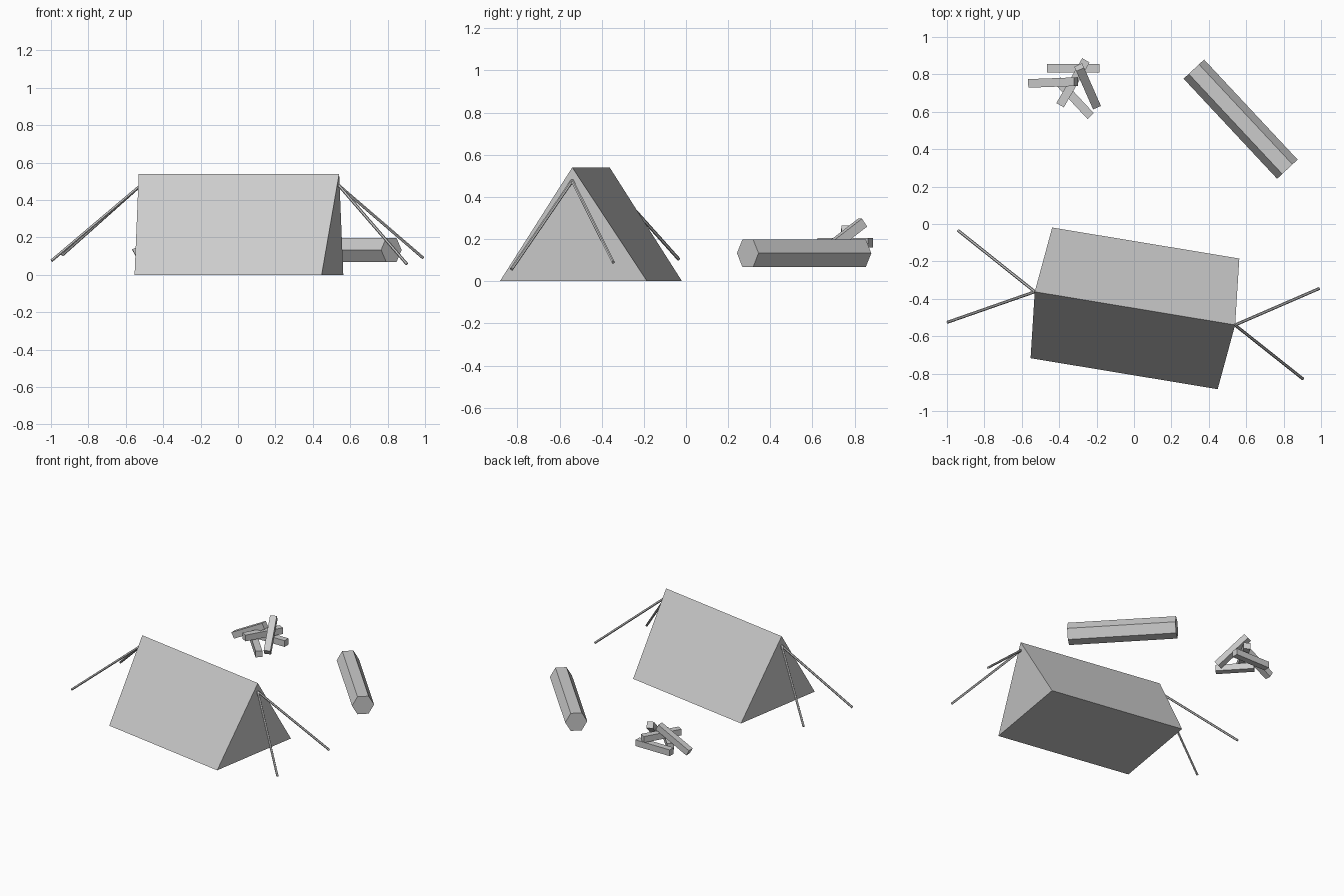
import bpy, math
from mathutils import Vector

if "Cube" in bpy.data.objects:
    bpy.data.objects.remove(bpy.data.objects["Cube"])


def make(name, verts, faces):
    mesh = bpy.data.meshes.new(name)
    mesh.from_pydata(verts, [], faces)
    mesh.update()
    ob = bpy.data.objects.new(name, mesh)
    bpy.context.collection.objects.link(ob)
    return ob


def bar(name, p, q, radius, sides, phase=0.0):
    """Straight prism from p to q with a regular cross-section."""
    p, q = Vector(p), Vector(q)
    d = (q - p).normalized()
    side = d.cross(Vector((0, 0, 1))).normalized()
    up = side.cross(d)
    ring = [(side * math.cos(a) + up * math.sin(a)) * radius
            for a in (phase + math.tau * i / sides for i in range(sides))]
    verts = [p + r for r in ring] + [q + r for r in ring]
    # ring runs counter-clockwise seen from p
    faces = [(i, i + sides, (i + 1) % sides + sides, (i + 1) % sides)
             for i in range(sides)]
    faces += [tuple(range(sides)), tuple(reversed(range(sides, 2 * sides)))]
    return make(name, verts, faces)


# tent: closed triangular prism, ridge overhanging the floor at both ends
floor_half, ridge_half, width_half, height = 0.507, 0.543, 0.354, 0.54
tent = make("tent",
            [(-floor_half, -width_half, 0), (floor_half, -width_half, 0),
             (floor_half, width_half, 0), (-floor_half, width_half, 0),
             (-ridge_half, 0, height), (ridge_half, 0, height)],
            [(0, 3, 2, 1), (0, 1, 5, 4), (2, 3, 4, 5), (1, 2, 5), (3, 0, 4)])
tent.location = (0.005, -0.451, 0)
tent.rotation_euler.z = math.radians(-9.4)

# guy ropes
left_top, right_top = (-0.53, -0.362, 0.47), (0.54, -0.54, 0.477)
ropes = [(left_top, (-0.94, -0.035, 0.105)), (left_top, (-0.997, -0.525, 0.075)),
         (right_top, (0.99, -0.345, 0.09)), (right_top, (0.903, -0.828, 0.057))]
for i, (a, b) in enumerate(ropes):
    bar(f"guy_rope_{i + 1}", a, b, 0.008, 6)

# log seat
bar("log_seat", (0.32, 0.828, 0.133), (0.82, 0.293, 0.133), 0.075, 6)

# firewood pile
sticks = [((-0.465, 0.832, 0.122), (-0.185, 0.832, 0.122)),
          ((-0.41, 0.768, 0.122), (-0.232, 0.577, 0.122)),
          ((-0.257, 0.875, 0.183), (-0.395, 0.635, 0.183)),
          ((-0.555, 0.752, 0.115), (-0.31, 0.761, 0.245)),
          ((-0.293, 0.838, 0.278), (-0.203, 0.634, 0.12))]
for i, (a, b) in enumerate(sticks):
    bar(f"firewood_stick_{i + 1}", a, b, 0.0325, 4, math.pi / 4)
